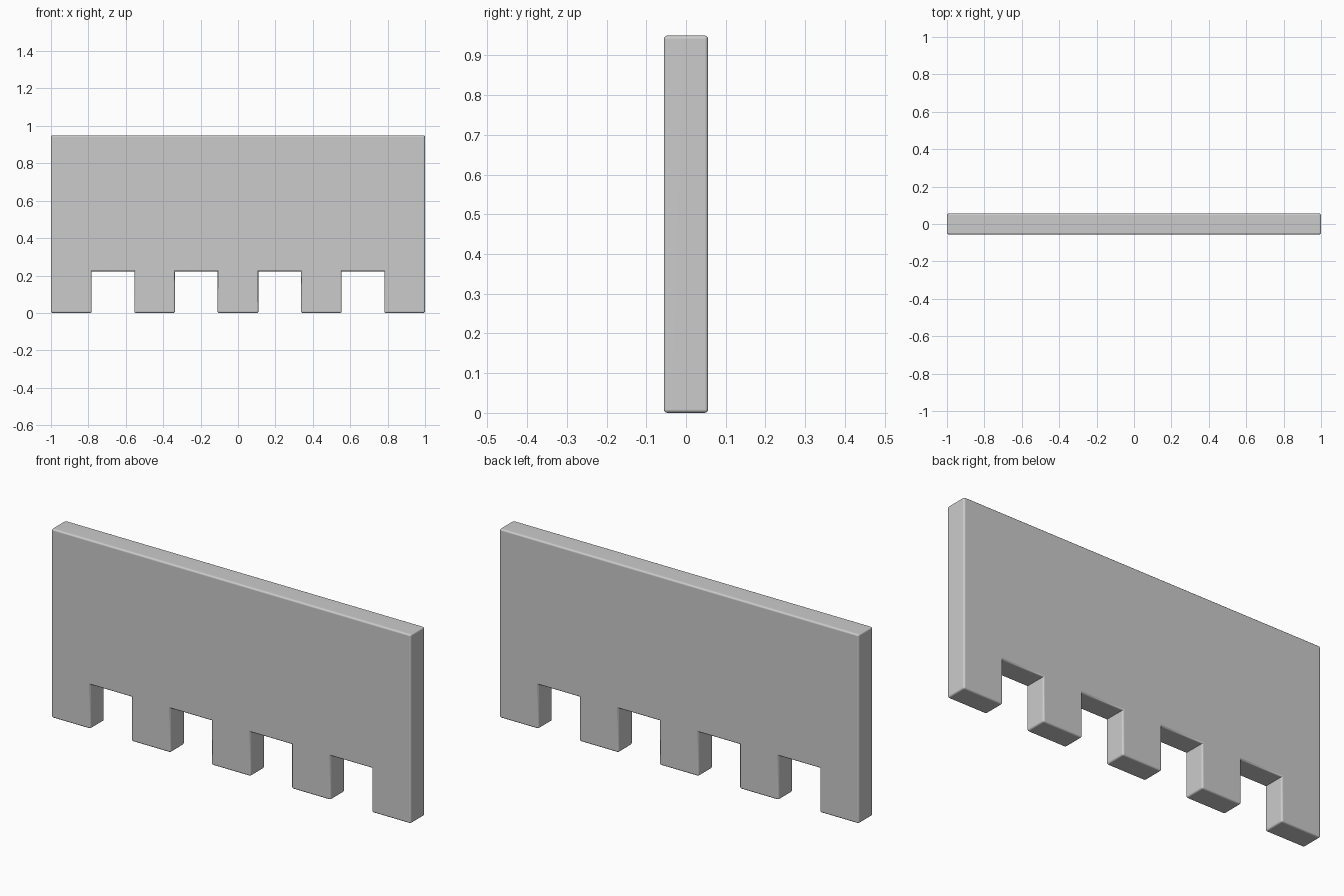
import bpy, bmesh

if "Cube" in bpy.data.objects:
    bpy.data.objects.remove(bpy.data.objects["Cube"])

HALF_T = 0.056      # half thickness
HEIGHT = 0.95
SLOT_Z = 0.222      # top of the gaps between teeth
TEETH, TOOTH_W = 5, 0.218
PITCH = (2 - TOOTH_W) / (TEETH - 1)

# Comb-shaped front profile: teeth along the bottom, then the two top corners
profile = []
for i in range(TEETH):
    x0 = -1 + i * PITCH
    x1 = x0 + TOOTH_W
    if i > 0:
        profile.append((x0, SLOT_Z))
    profile += [(x0, 0), (x1, 0)]
    if i < TEETH - 1:
        profile.append((x1, SLOT_Z))
profile += [(1, HEIGHT), (-1, HEIGHT)]

# Extrude the profile through the thickness
bm = bmesh.new()
face = bm.faces.new([bm.verts.new((x, -HALF_T, z)) for x, z in profile])
ext = bmesh.ops.extrude_face_region(bm, geom=[face], use_keep_orig=True)
moved = [g for g in ext["geom"] if isinstance(g, bmesh.types.BMVert)]
bmesh.ops.translate(bm, verts=moved, vec=(0, 2 * HALF_T, 0))
bmesh.ops.recalc_face_normals(bm, faces=bm.faces[:])

# Soften every outer edge, keep the inner slot corners crisp
bm.normal_update()
outer = [e for e in bm.edges if e.is_manifold and e.calc_face_angle_signed() > 0.1]
bmesh.ops.bevel(bm, geom=outer, offset=0.009, segments=3, profile=0.5,
                affect='EDGES', clamp_overlap=True)

mesh = bpy.data.meshes.new("slotted_panel")
bm.to_mesh(mesh)
bm.free()
panel = bpy.data.objects.new("slotted_panel", mesh)
bpy.context.collection.objects.link(panel)

# Smooth rounded edges, flat large faces
bpy.context.view_layer.objects.active = panel
panel.select_set(True)
bpy.ops.object.shade_smooth_by_angle(angle=0.7)
mod = panel.modifiers.new("Weighted Normal", 'WEIGHTED_NORMAL')
mod.keep_sharp = True
